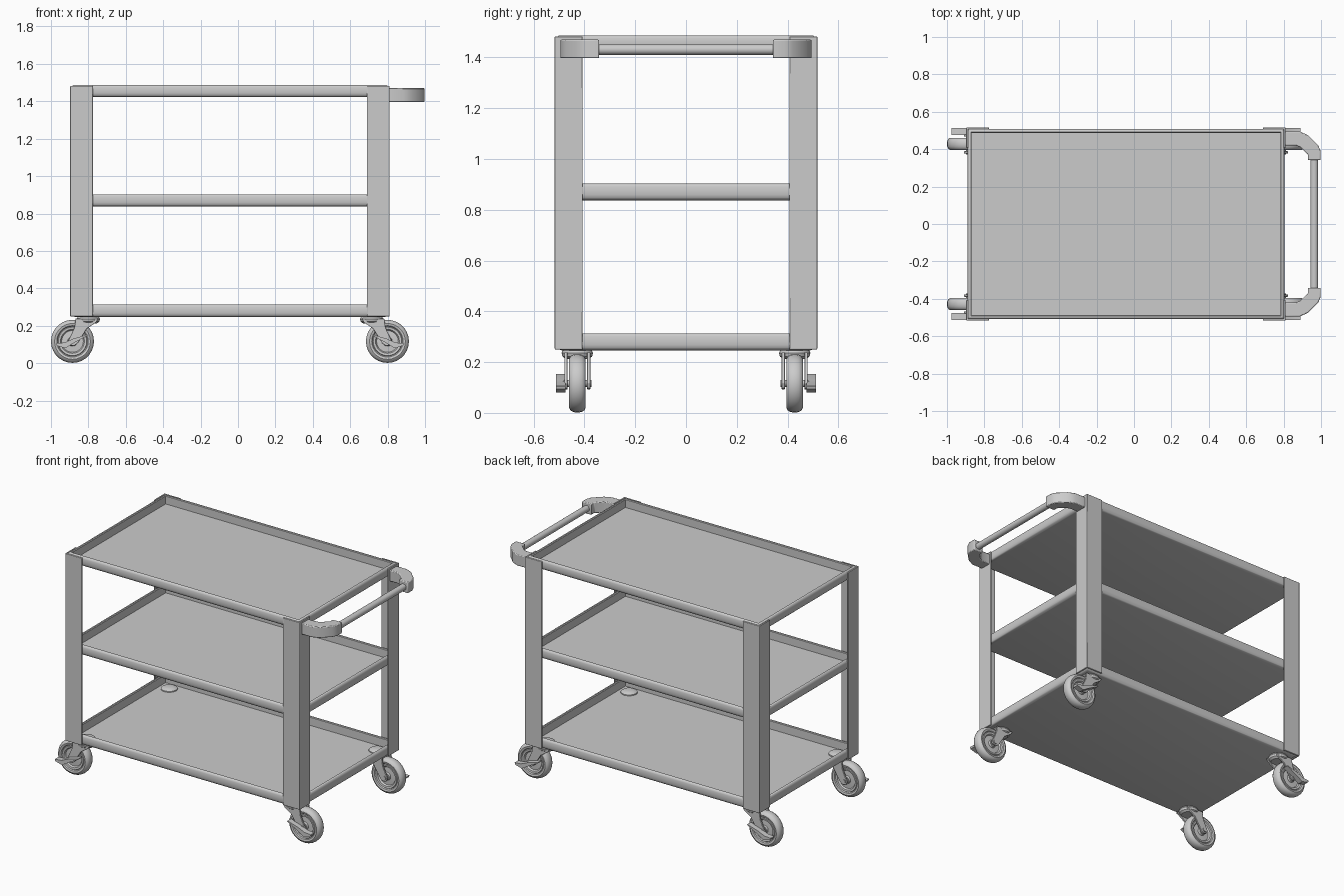
import bpy, bmesh, math
from mathutils import Vector, Matrix

if "Cube" in bpy.data.objects:
    bpy.data.objects.remove(bpy.data.objects["Cube"])

CX = -0.043          # frame centre in x (the handle pushes it off centre)
HX, HY = 0.854, 0.517  # frame half sizes


def finish(name, bm, angle=35):
    bmesh.ops.recalc_face_normals(bm, faces=bm.faces)
    me = bpy.data.meshes.new(name)
    bm.to_mesh(me)
    bm.free()
    ob = bpy.data.objects.new(name, me)
    bpy.context.collection.objects.link(ob)
    bpy.ops.object.select_all(action='DESELECT')
    ob.select_set(True)
    bpy.context.view_layer.objects.active = ob
    bpy.ops.object.shade_smooth_by_angle(angle=math.radians(angle))
    return ob


def bevel(ob, width, segments=2):
    m = ob.modifiers.new("bevel", 'BEVEL')
    m.width, m.segments = width, segments
    m.limit_method = 'ANGLE'


def prism(name, pts, a, b, axis='z'):
    """Extrude a flat outline (xy for axis z, xz for axis y) from a to b."""
    bm = bmesh.new()
    put = (lambda p, h: (p[0], p[1], h)) if axis == 'z' else (lambda p, h: (p[0], h, p[1]))
    lo = [bm.verts.new(put(p, a)) for p in pts]
    hi = [bm.verts.new(put(p, b)) for p in pts]
    bm.faces.new(lo)
    bm.faces.new(hi)
    n = len(pts)
    for i in range(n):
        j = (i + 1) % n
        bm.faces.new((lo[i], lo[j], hi[j], hi[i]))
    return finish(name, bm)


def lathe(name, profile, centre, axis='z', n=32):
    """Spin (radius, height) pairs around an axis; zero radius closes an end."""
    bm = bmesh.new()
    vs = [bm.verts.new((r, 0, h)) for r, h in profile]
    es = [bm.edges.new(vs[i:i + 2]) for i in range(len(vs) - 1)]
    bmesh.ops.spin(bm, geom=vs + es, cent=(0, 0, 0), axis=(0, 0, 1),
                   angle=2 * math.pi, steps=n, use_merge=True)
    bmesh.ops.remove_doubles(bm, verts=bm.verts, dist=1e-5)
    if axis == 'y':
        bm.transform(Matrix.Rotation(math.pi / 2, 4, 'X'))
    bm.transform(Matrix.Translation(Vector(centre)))
    return finish(name, bm)


def tray(name, z0, z1):
    """Thin-floored tray: one rim section swept round a rectangle."""
    section = [(0.022, z0), (0.012, z0 + 0.003), (0.004, z0 + 0.010), (0, z0 + 0.022),
               (0, z1 - 0.012), (0.004, z1 - 0.004), (0.010, z1), (0.018, z1),
               (0.022, z1 - 0.004), (0.022, z0 + 0.010)]
    bm = bmesh.new()
    rings = []
    for d, z in section:
        x, y = HX - 0.007 - d, HY - 0.008 - d
        rings.append([bm.verts.new((CX + sx * x, sy * y, z))
                      for sx, sy in ((-1, -1), (1, -1), (1, 1), (-1, 1))])
    for r, s in zip(rings, rings[1:]):
        for i in range(4):
            j = (i + 1) % 4
            bm.faces.new((r[i], r[j], s[j], s[i]))
    bm.faces.new(rings[0])
    bm.faces.new(rings[-1])
    return finish(name, bm)


# shelves
for label, z0, z1 in (("bottom", 0.246, 0.313), ("middle", 0.837, 0.903), ("top", 1.422, 1.487)):
    tray(label + "_shelf", z0, z1)

for sx, ex in ((-1, "left"), (1, "right")):
    for sy, ey in ((-1, "front"), (1, "back")):
        tag = f"{ey}_{ex}"

        def at(x, y):
            return (CX + sx * x, sy * y)

        # L-shaped corner post
        t, wx, wy = 0.010, 0.122, 0.11
        post = [(HX, HY), (HX - wx, HY), (HX - wx, HY - t), (HX - t, HY - t),
                (HX - t, HY - wy), (HX, HY - wy)]
        bevel(prism(tag + "_post", [at(*p) for p in post], 0.25, 1.483), 0.003)

        # caster wheel with rounded tyre and stepped hub
        wx0, wy0 = at(0.842, 0.428)
        half = [(0, 0.030), (0.022, 0.030), (0.026, 0.018), (0.058, 0.016), (0.064, 0.026),
                (0.076, 0.028), (0.079, 0.024), (0.084, 0.030), (0.096, 0.033),
                (0.107, 0.027), (0.113, 0.016), (0.115, 0.005)]
        wheel = half + [(r, -h) for r, h in reversed(half)]
        lathe(tag + "_wheel", wheel, (wx0, wy0, 0.1165), 'y', 28)
        lathe(tag + "_axle", [(0, -0.056), (0.014, -0.056), (0.014, 0.056), (0, 0.056)],
              (wx0, wy0, 0.1165), 'y', 12)

        # swivel head and the round nut on the bottom shelf
        px, py = at(0.757, 0.428)
        lathe(tag + "_swivel", [(0, 0.212), (0.045, 0.212), (0.058, 0.222), (0.062, 0.236),
                                (0.056, 0.248), (0, 0.248)], (px, py, 0))
        lathe(tag + "_mount_cap", [(0, 0.250), (0.052, 0.250), (0.050, 0.262), (0.036, 0.270),
                                   (0.016, 0.273), (0, 0.273)], (px, py, 0))

        # fork cheeks either side of the wheel
        cheek = [(0.825, 0.238), (0.705, 0.238), (0.715, 0.218), (0.765, 0.185), (0.815, 0.105),
                 (0.835, 0.092), (0.858, 0.097), (0.866, 0.118), (0.850, 0.150), (0.832, 0.19)]
        for side, word in ((-1, "inner"), (1, "outer")):
            y = 0.428 + side * 0.045
            bevel(prism(f"{tag}_{word}_fork", [(CX + sx * a, z) for a, z in cheek],
                        sy * (y - 0.006), sy * (y + 0.006), 'y'), 0.002)

        # brake pedal: thick toe outside, thin tail inside
        pedal = [(0.932, 0.106), (0.928, 0.094), (0.880, 0.080), (0.835, 0.108), (0.760, 0.148),
                 (0.762, 0.153), (0.840, 0.130), (0.885, 0.110)]
        prism(tag + "_brake_pedal", [(CX + sx * a, z) for a, z in pedal],
              sy * 0.475, sy * 0.513, 'y')

# push handle: two angled brackets and a round bar
bracket = [(0.806, 0.495), (0.885, 0.495), (0.930, 0.475), (0.985, 0.420), (0.998, 0.390),
           (0.998, 0.342), (0.930, 0.342), (0.930, 0.372), (0.888, 0.412), (0.865, 0.420),
           (0.806, 0.420)]
for sy, word in ((-1, "front"), (1, "back")):
    bevel(prism(word + "_handle_bracket", [(x, sy * y) for x, y in bracket], 1.397, 1.470), 0.005)
lathe("handle_bar", [(0, -0.36), (0.021, -0.36), (0.021, 0.36), (0, 0.36)],
      (0.964, 0, 1.431), 'y', 24)
